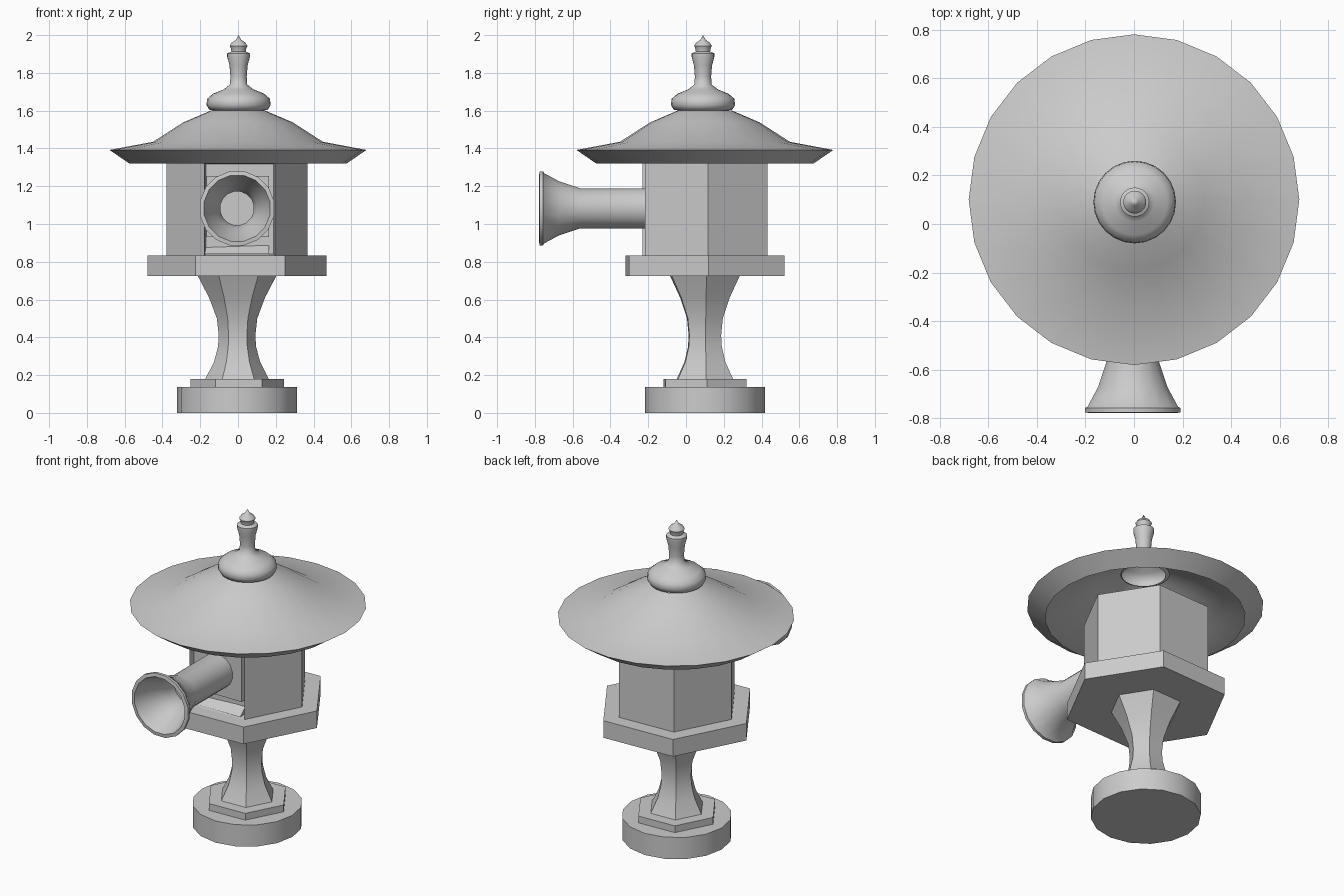
import bpy, bmesh, math
from mathutils import Matrix

if "Cube" in bpy.data.objects:
    bpy.data.objects.remove(bpy.data.objects["Cube"])

CX, CY = -0.005, 0.1            # vertical axis of the lantern
TURN = math.radians(2.4)        # slight turn of the hexagonal parts


def finish(bm, name, angle):
    bmesh.ops.remove_doubles(bm, verts=bm.verts, dist=1e-5)
    bmesh.ops.recalc_face_normals(bm, faces=bm.faces)
    me = bpy.data.meshes.new(name)
    bm.to_mesh(me)
    bm.free()
    ob = bpy.data.objects.new(name, me)
    bpy.context.collection.objects.link(ob)
    bpy.ops.object.select_all(action='DESELECT')
    ob.select_set(True)
    bpy.context.view_layer.objects.active = ob
    if angle:
        bpy.ops.object.shade_smooth_by_angle(angle=math.radians(angle))
    return ob


def lathe(profile, sides, turn=0.0, caps=(False, False)):
    """Stack rings of (radius, z) around z, optionally capped at start/end."""
    bm = bmesh.new()
    rings = []
    for r, z in profile:
        rings.append([bm.verts.new((r * math.cos(turn + 2 * math.pi * i / sides),
                                    r * math.sin(turn + 2 * math.pi * i / sides), z))
                      for i in range(sides)])
    for a, b in zip(rings, rings[1:]):
        for i in range(sides):
            j = (i + 1) % sides
            bm.faces.new((a[i], a[j], b[j], b[i]))
    for cap, ring in zip(caps, (rings[0], rings[-1])):
        if cap:
            bm.faces.new(ring)
    return bm


def turned(name, profile, sides, turn=0.0, caps=(False, False), at=(CX, CY), angle=35):
    bm = lathe(profile, sides, turn, caps)
    bmesh.ops.translate(bm, verts=bm.verts, vec=(at[0], at[1], 0))
    return finish(bm, name, angle)


def box(name, lo, hi):
    bm = bmesh.new()
    bmesh.ops.create_cube(bm, size=1)
    for v in bm.verts:
        v.co = [lo[k] + (v.co[k] + 0.5) * (hi[k] - lo[k]) for k in range(3)]
    return finish(bm, name, 0)


BOTH = (True, True)

# Foot and pedestal
turned("round_foot", [(0.317, 0), (0.317, 0.137)], 16, 0, BOTH)
turned("hex_step", [(0.248, 0.137), (0.248, 0.18)], 6, TURN, BOTH)
turned("pedestal", [(0.168, 0.18), (0.122, 0.27), (0.101, 0.35), (0.097, 0.41),
                    (0.107, 0.50), (0.148, 0.61), (0.208, 0.725)], 6, TURN, BOTH)
turned("platform", [(0.475, 0.725), (0.475, 0.833)], 6, TURN, BOTH, angle=0)

# Hexagonal chamber with a recessed front face
bm = lathe([(0.374, 0.833), (0.374, 1.325)], 6, TURN, BOTH)
bmesh.ops.recalc_face_normals(bm, faces=bm.faces)
front = min(bm.faces, key=lambda f: f.calc_center_median().y)
bmesh.ops.inset_region(bm, faces=[front], thickness=0.012, depth=0)
bmesh.ops.translate(bm, verts=front.verts, vec=(0, 0.06, 0))
bmesh.ops.translate(bm, verts=bm.verts, vec=(CX, CY, 0))
finish(bm, "chamber", 0)

# Sloping sill and mounting plate inside the recess
bm = bmesh.new()
ends = [[bm.verts.new((x, y, z)) for y, z in ((-0.215, 0.84), (-0.16, 0.84), (-0.16, 0.885))]
        for x in (-0.175, 0.165)]
for e in ends:
    bm.faces.new(e)
for i in range(3):
    j = (i + 1) % 3
    bm.faces.new((ends[0][i], ends[0][j], ends[1][j], ends[1][i]))
finish(bm, "window_sill", 0)
box("mounting_plate", (-0.168, -0.2, 0.93), (0.165, -0.15, 1.255))

# Horn pointing forward: outer wall, rim, inner funnel, end disc
horn = [(0.108, 0.16), (0.108, 0.56), (0.145, 0.67), (0.19, 0.752), (0.2, 0.757), (0.2, 0.775),
        (0.178, 0.778), (0.165, 0.745), (0.143, 0.69), (0.11, 0.62), (0.09, 0.56), (0.09, 0.5)]
bm = lathe(horn, 16, math.pi / 16, (False, True))
bmesh.ops.transform(bm, verts=bm.verts,
                    matrix=Matrix.Translation((CX, 0, 1.083)) @ Matrix.Rotation(math.pi / 2, 4, 'X'))
finish(bm, "horn", 35)

# Hollow flared roof
turned("roof", [(0.575, 1.32), (0.68, 1.392), (0.45, 1.435), (0.29, 1.538), (0.14, 1.602)], 24,
       at=(0, CY), angle=40)

# Finial
turned("finial", [(0.125, 1.6), (0.155, 1.605), (0.17, 1.63), (0.166, 1.663), (0.135, 1.69),
                  (0.08, 1.712), (0.046, 1.738), (0.043, 1.78), (0.048, 1.84), (0.06, 1.885),
                  (0.06, 1.903), (0.038, 1.913), (0.04, 1.928), (0.047, 1.943), (0.036, 1.96),
                  (0.014, 1.975), (0.0, 2.0)], 24, at=(0.003, 0.09), angle=50)
